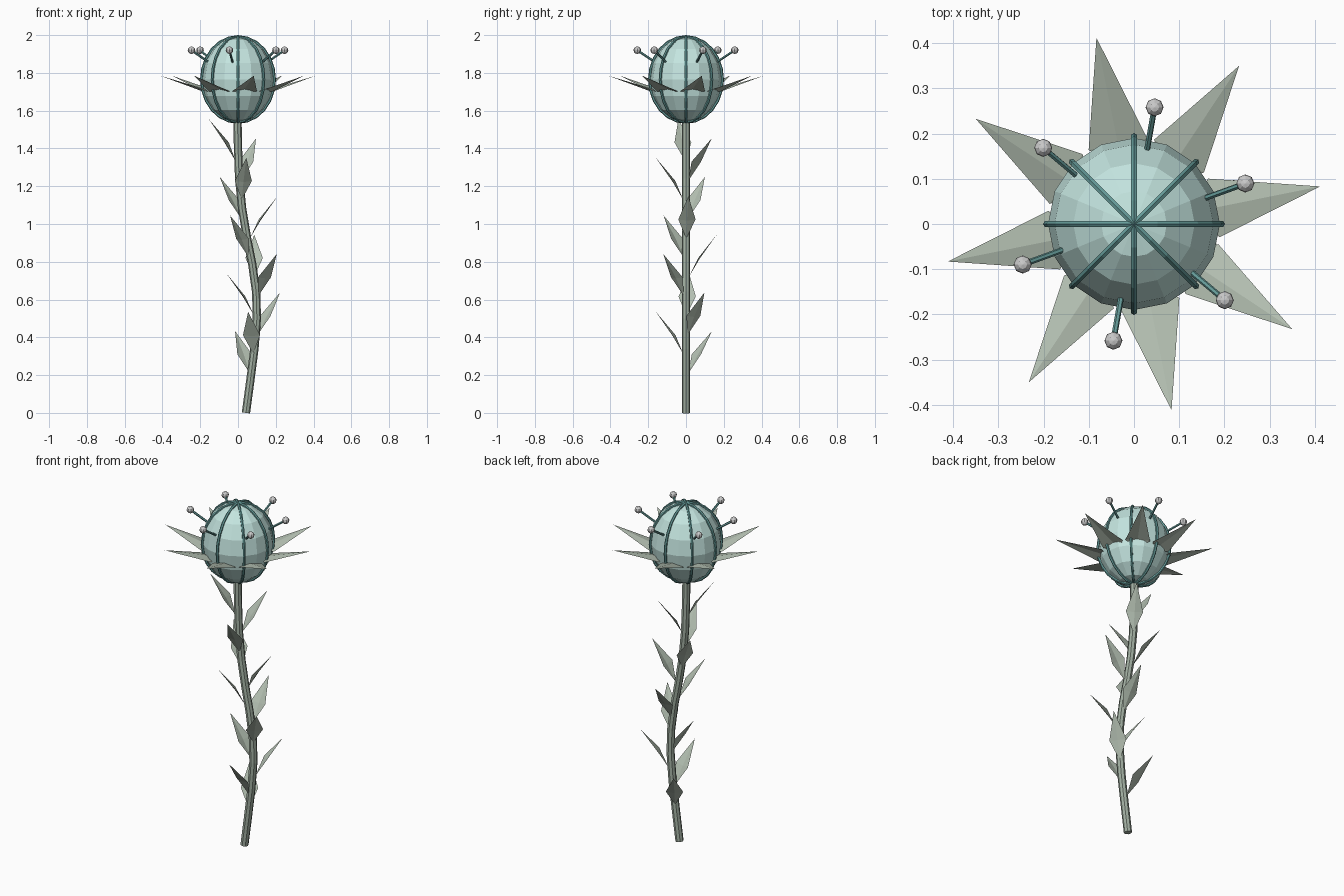
import bpy, math
from mathutils import Vector

if "Cube" in bpy.data.objects:
    bpy.data.objects.remove(bpy.data.objects["Cube"])


def material(name, rgb):
    m = bpy.data.materials.new(name)
    m.diffuse_color = (*rgb, 1)
    m.use_nodes = True
    m.node_tree.nodes["Principled BSDF"].inputs["Base Color"].default_value = m.diffuse_color
    return m


SHELL = material("pale_teal", (0.55, 0.78, 0.74))
RIB = material("dark_teal", (0.13, 0.33, 0.32))
STEM = material("stem_green", (0.36, 0.43, 0.36))
LEAF = material("leaf_green", (0.45, 0.52, 0.44))
TIP = material("pale_grey", (0.7, 0.7, 0.72))


def mesh_object(name, verts, faces, mat):
    me = bpy.data.meshes.new(name)
    me.from_pydata(verts, [], faces)
    ob = bpy.data.objects.new(name, me)
    bpy.context.collection.objects.link(ob)
    me.materials.append(mat)
    return ob


def tube(name, points, radius, mat, sides=8, cyclic=False):
    # sweep a ring of vertices along a path
    pts = [Vector(p) for p in points]
    n = len(pts)
    normal = None
    verts, faces = [], []
    for i, p in enumerate(pts):
        if cyclic:
            t = pts[(i + 1) % n] - pts[i - 1]
        else:
            t = pts[min(i + 1, n - 1)] - pts[max(i - 1, 0)]
        t.normalize()
        if normal is None:
            normal = t.orthogonal()
            if cyclic:
                normal = t.cross((pts[n // 4] - pts[n // 2]).cross(pts[0] - pts[n // 2]))
        normal = (normal - t * normal.dot(t)).normalized()
        side = t.cross(normal)
        for k in range(sides):
            a = 2 * math.pi * k / sides
            verts.append(p + radius * (math.cos(a) * normal + math.sin(a) * side))
    for i in range(n if cyclic else n - 1):
        for k in range(sides):
            a, b = i * sides, ((i + 1) % n) * sides
            k2 = (k + 1) % sides
            faces.append((a + k, a + k2, b + k2, b + k))
    if not cyclic:
        faces.append(tuple(reversed(range(sides))))
        faces.append(tuple(range((n - 1) * sides, n * sides)))
    return mesh_object(name, verts, faces, mat)


def blade(name, origin, angle, root, mid, half_width, tip, fold, mat):
    # folded diamond; root, mid and tip are (distance out, height)
    out = Vector((math.cos(angle), math.sin(angle), 0))
    side = Vector((-out.y, out.x, 0))
    up = Vector((0, 0, 1))

    def at(p, s=0):
        return Vector(origin) + out * p[0] + up * p[1] + side * s

    spine = (mid[0] + fold[0], mid[1] + fold[1])
    verts = [at(root), at(mid, -half_width), at(mid, half_width), at(tip), at(spine)]
    return mesh_object(name, verts, [(0, 1, 4), (1, 3, 4), (3, 2, 4), (2, 0, 4)], mat)


# Curved stem
stem_path = [(0.042, 0), (0.065, 0.17), (0.087, 0.34), (0.1, 0.5), (0.096, 0.64), (0.075, 0.79),
             (0.047, 0.93), (0.022, 1.08), (0.006, 1.24), (0, 1.4), (-0.003, 1.56)]


def stem_x(z):
    for (x0, z0), (x1, z1) in zip(stem_path, stem_path[1:]):
        if z <= z1:
            return x0 + (x1 - x0) * (z - z0) / (z1 - z0)
    return stem_path[-1][0]


tube("stem", [(x, 0, z) for x, z in stem_path], 0.022, STEM)

# Leaves spiralling up the stem by the golden angle
for i in range(12):
    z = 0.21 + 0.102 * i
    blade(f"leaf_{i + 1}", (stem_x(z), 0, z), math.radians(122 + 137.5 * i),
          (0.015, 0), (0.065, 0.1), 0.046, (0.162, 0.223), (0.006, -0.006), LEAF)

# Faceted bulb
CZ = 1.765
bpy.ops.mesh.primitive_uv_sphere_add(segments=16, ring_count=8, radius=1, location=(0, 0, CZ))
bulb = bpy.context.object
bulb.name = "bulb"
bulb.scale = (0.19, 0.19, 0.227)
bulb.data.materials.append(SHELL)

# Four hoops making eight ribs
for i in range(4):
    a = i * math.pi / 4
    hoop = []
    for k in range(24):
        t = 2 * math.pi * k / 24
        r = 0.193 * math.cos(t)
        hoop.append((r * math.cos(a), r * math.sin(a), CZ + 0.227 * math.sin(t)))
    tube(f"rib_hoop_{i + 1}", hoop, 0.008, RIB, 6, True)

# Collar of pointed sepals
for i in range(8):
    blade(f"sepal_{i + 1}", (0, 0, 0), math.radians(11.4 + 45 * i),
          (0.13, 1.69), (0.18, 1.703), 0.066, (0.42, 1.785), (0, 0.012), LEAF)

# Stamens with round tips
for i in range(6):
    a = math.radians(20 + 60 * i)
    c, s = math.cos(a), math.sin(a)
    end = (0.262 * c, 0.262 * s, 1.92)
    tube(f"stamen_{i + 1}", [(0.14 * c, 0.14 * s, 1.84), end], 0.0065, RIB, 6)
    bpy.ops.mesh.primitive_uv_sphere_add(segments=8, ring_count=6, radius=0.02, location=end)
    ball = bpy.context.object
    ball.name = f"stamen_tip_{i + 1}"
    ball.data.materials.append(TIP)
